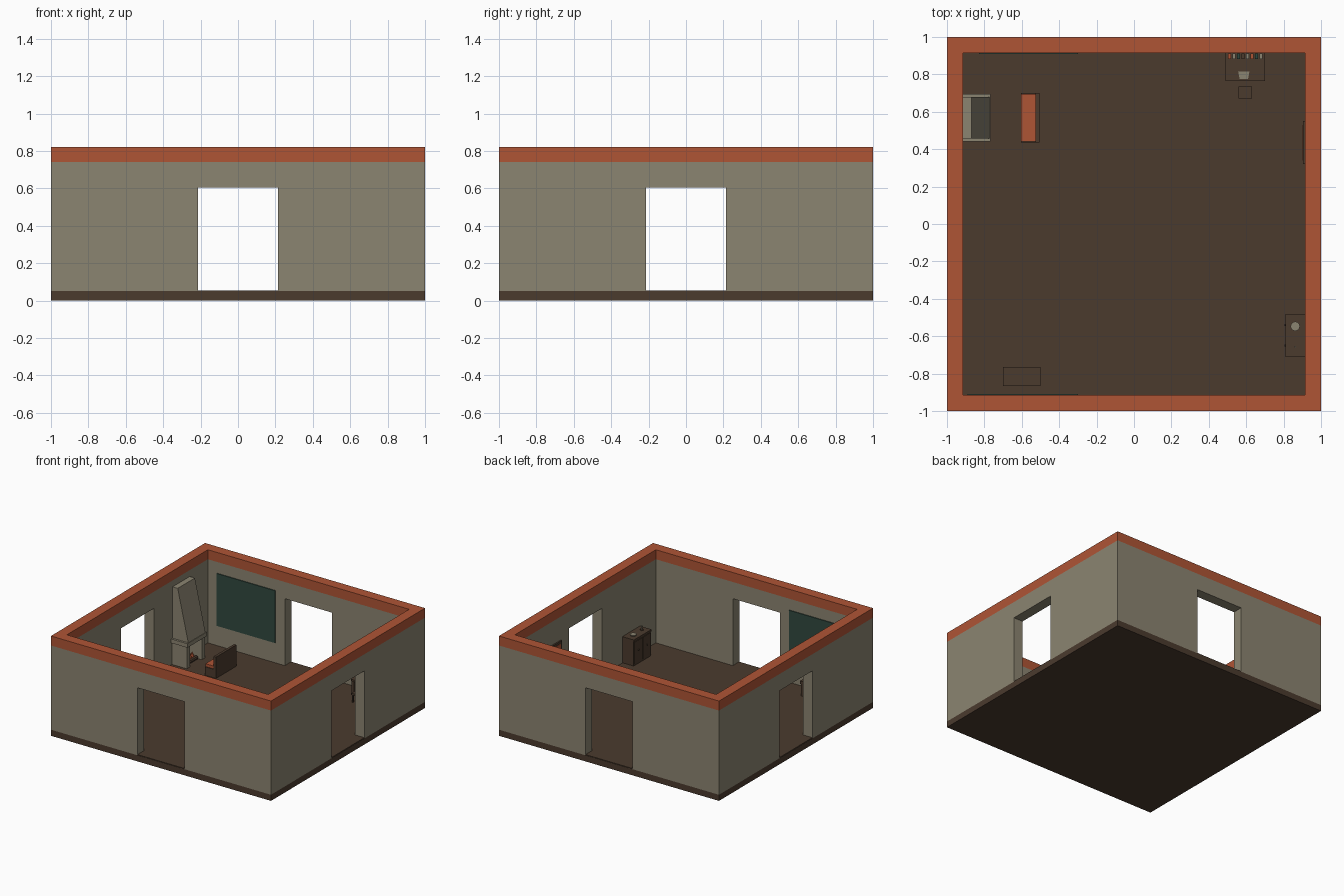
import bpy, bmesh, math
from mathutils import Vector

if "Cube" in bpy.data.objects:
    bpy.data.objects.remove(bpy.data.objects["Cube"])


def mat(name, r, g, b):
    m = bpy.data.materials.new(name)
    m.diffuse_color = (r, g, b, 1)
    m.use_nodes = True
    m.node_tree.nodes["Principled BSDF"].inputs["Base Color"].default_value = m.diffuse_color
    return m


STONE = mat("warm_grey_stone", 0.26, 0.232, 0.165)
CLAY = mat("terracotta", 0.43, 0.09, 0.036)
WOOD = mat("dark_wood", 0.07, 0.043, 0.027)
GREEN = mat("board_green", 0.03, 0.066, 0.05)


def finish(name, bm, m):
    bmesh.ops.recalc_face_normals(bm, faces=bm.faces)
    me = bpy.data.meshes.new(name)
    bm.to_mesh(me)
    bm.free()
    me.materials.append(m)
    o = bpy.data.objects.new(name, me)
    bpy.context.collection.objects.link(o)
    return o


def box(name, x, y, z, m):
    """Box from (min, max) pairs."""
    bm = bmesh.new()
    bmesh.ops.create_cube(bm, size=1)
    for v in bm.verts:
        v.co = Vector([(r[0] + r[1]) / 2 + c * (r[1] - r[0])
                       for r, c in zip((x, y, z), v.co)])
    return finish(name, bm, m)


def cone(name, loc, r1, r2, h, m, n=12, axis='Z'):
    bm = bmesh.new()
    bmesh.ops.create_cone(bm, cap_ends=True, segments=n, radius1=r1, radius2=r2, depth=h)
    o = finish(name, bm, m)
    o.location = loc
    if axis == 'X':
        o.rotation_euler = (0, math.pi / 2, 0)
    if axis == 'Y':
        o.rotation_euler = (math.pi / 2, 0, 0)
    return o


def prism(name, pts, m, offset):
    """Extrude a polygon of 3D points by an offset vector."""
    bm = bmesh.new()
    f = bm.faces.new([bm.verts.new(p) for p in pts])
    ext = bmesh.ops.extrude_face_region(bm, geom=[f])
    bmesh.ops.translate(bm, vec=offset,
                        verts=[v for v in ext['geom'] if isinstance(v, bmesh.types.BMVert)])
    return finish(name, bm, m)


def cut(target, cutters):
    for c in cutters:
        md = target.modifiers.new("cut", 'BOOLEAN')
        md.operation, md.solver, md.object = 'DIFFERENCE', 'EXACT', c
        c.hide_render = True
    dg = bpy.context.evaluated_depsgraph_get()
    me = bpy.data.meshes.new_from_object(target.evaluated_get(dg))
    target.modifiers.clear()
    target.data = me
    for c in cutters:
        bpy.data.objects.remove(c)


# Room shell
IN, DOOR = 0.915, 0.215
box("floor_slab", (-1, 1), (-1, 1), (0, 0.05), WOOD)
box("floor_boards", (-0.998, 0.998), (-0.998, 0.998), (0.045, 0.055), WOOD)
walls = box("walls", (-1, 1), (-1, 1), (0.05, 0.742), STONE)
cut(walls, [box("room_cutter", (-IN, IN), (-IN, IN), (0, 1), STONE),
            box("door_cutter_x", (-2, 2), (-DOOR, DOOR), (0, 0.605), STONE),
            box("door_cutter_y", (-DOOR, DOOR), (-2, 2), (0, 0.605), STONE)])
trim = box("wall_cap", (-1, 1), (-1, 1), (0.742, 0.82), CLAY)
cut(trim, [box("cap_cutter", (-IN, IN), (-IN, IN), (0.5, 1), CLAY)])

# Wall boards and framed picture
box("back_board", (-0.83, -0.30), (0.908, IN), (0.22, 0.65), GREEN)
box("front_board", (-0.89, -0.30), (-IN, -0.908), (0.22, 0.65), GREEN)
box("picture_frame", (0.903, IN), (0.32, 0.55), (0.36, 0.55), WOOD)
box("picture_canvas", (0.900, 0.905), (0.34, 0.53), (0.38, 0.53), CLAY)

# Fireplace: jambs, mantel, sloping hood, fire
for n, y in (("left", 0.45), ("right", 0.645)):
    box(f"fireplace_{n}_jamb", (-IN, -0.78), (y, y + 0.04), (0.05, 0.24), STONE)
box("fireplace_back", (-IN, -0.895), (0.48, 0.655), (0.05, 0.24), STONE)
box("mantel", (-IN, -0.768), (0.44, 0.695), (0.235, 0.268), STONE)
prism("chimney_hood", [(-IN, 0.457, 0.268), (-0.772, 0.457, 0.268),
                       (-0.868, 0.457, 0.69), (-IN, 0.457, 0.69)], STONE, (0, 0.223, 0))
for i, x in enumerate((-0.86, -0.82)):
    cone(f"log_{i}", (x, 0.567, 0.07), 0.016, 0.016, 0.13, WOOD, 8, 'Y')
for i, (y, h) in enumerate(((0.53, 0.05), (0.567, 0.075), (0.605, 0.05))):
    cone(f"flame_{i}", (-0.84, y, 0.075 + h / 2), 0.022, 0, h, CLAY, 6)

# Settle facing the fire
box("settle_base", (-0.605, -0.505), (0.435, 0.70), (0.055, 0.125), WOOD)
box("settle_cushion", (-0.604, -0.527), (0.441, 0.694), (0.125, 0.148), CLAY)
box("settle_back", (-0.527, -0.505), (0.435, 0.70), (0.055, 0.23), WOOD)

# Desk with a row of books and an open paper
box("desk_top", (0.49, 0.70), (0.765, IN), (0.175, 0.19), WOOD)
for n, x in (("left", 0.49), ("right", 0.68)):
    box(f"desk_{n}_panel", (x, x + 0.02), (0.775, IN), (0.055, 0.175), WOOD)
box("desk_rail", (0.51, 0.68), (0.90, IN), (0.10, 0.175), WOOD)
for i, m in enumerate((CLAY, STONE, GREEN, WOOD, STONE, CLAY, GREEN, STONE)):
    x = 0.502 + i * 0.024
    box(f"book_{i}", (x, x + 0.016), (0.882, 0.912), (0.19, 0.25 + 0.012 * (i * 3 % 4)), m)
prism("paper", [(0.565, 0.775, 0.19), (0.61, 0.775, 0.19),
                (0.617, 0.815, 0.19), (0.557, 0.815, 0.19)], STONE, (0, 0, 0.006))

# Stool
box("stool_seat", (0.56, 0.63), (0.67, 0.735), (0.115, 0.13), WOOD)
for i in range(4):
    x, y = 0.563 + (i % 2) * 0.052, 0.673 + (i // 2) * 0.047
    box(f"stool_leg_{i}", (x, x + 0.012), (y, y + 0.012), (0.055, 0.115), WOOD)

# Cabinet with two doors, knobs, plate and candle
box("cabinet", (0.815, IN), (-0.705, -0.485), (0.055, 0.258), WOOD)
box("cabinet_top", (0.81, IN), (-0.71, -0.48), (0.258, 0.272), WOOD)
for i, (y0, y1, k) in enumerate(((-0.70, -0.60, -0.65), (-0.59, -0.49, -0.54))):
    box(f"cabinet_door_{i}", (0.81, 0.816), (y0, y1), (0.07, 0.25), WOOD)
    cone(f"cabinet_knob_{i}", (0.808, k, 0.17), 0.005, 0.005, 0.008, WOOD, 8, 'X')
cone("plate", (0.862, -0.547, 0.277), 0.022, 0.025, 0.01, STONE, 16)
cone("candle_base", (0.862, -0.657, 0.276), 0.012, 0.012, 0.008, WOOD, 10)
cone("candle", (0.862, -0.657, 0.295), 0.005, 0.005, 0.03, STONE, 8)

# Chest by the front wall
box("chest", (-0.695, -0.505), (-0.86, -0.77), (0.055, 0.155), WOOD)
box("chest_lid", (-0.70, -0.50), (-0.865, -0.765), (0.155, 0.178), WOOD)
